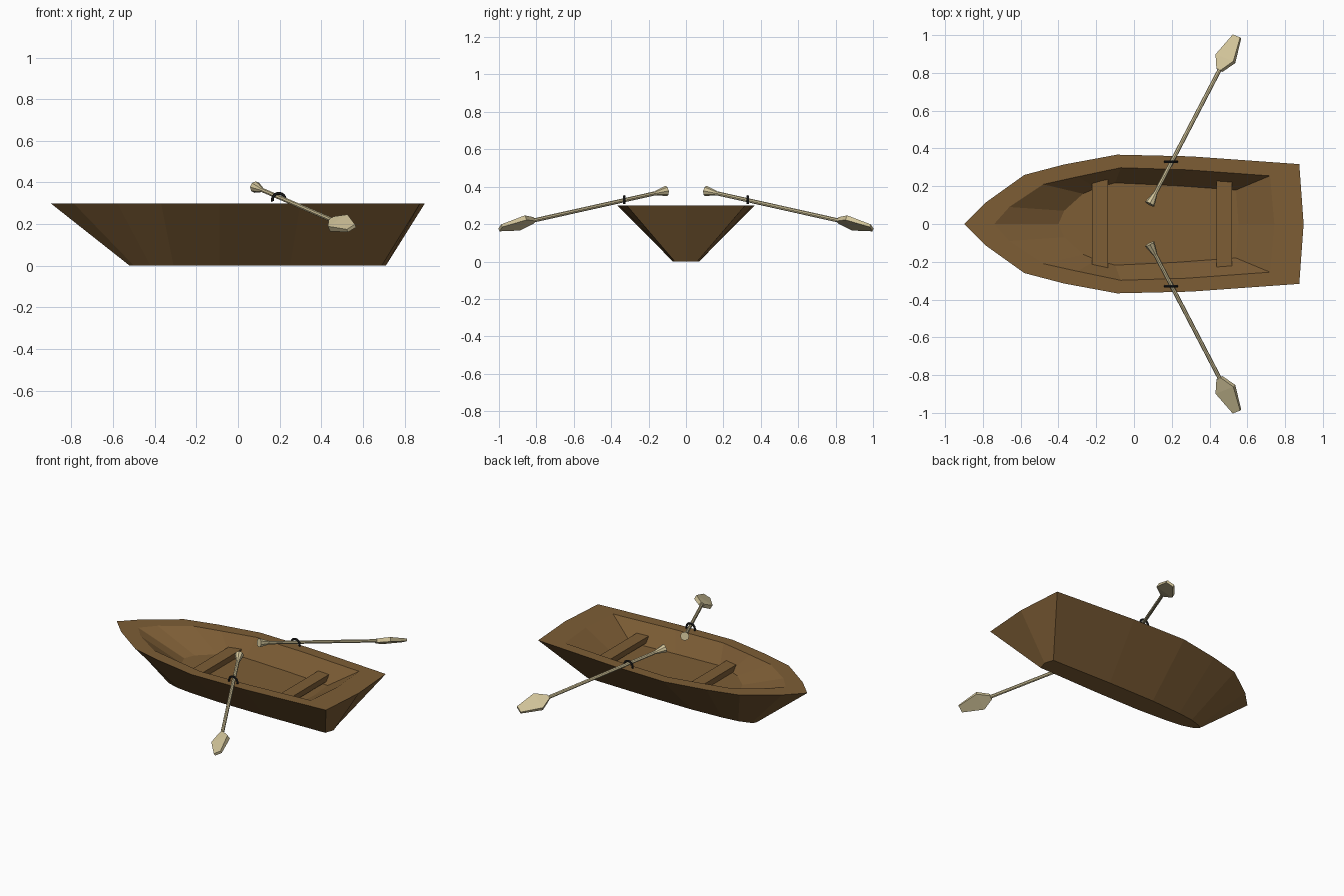
import bpy, bmesh, math
from mathutils import Vector

if "Cube" in bpy.data.objects:
    bpy.data.objects.remove(bpy.data.objects["Cube"])


def material(name, rgb):
    m = bpy.data.materials.new(name)
    m.diffuse_color = (*rgb, 1)
    m.use_nodes = True
    m.node_tree.nodes["Principled BSDF"].inputs["Base Color"].default_value = m.diffuse_color
    return m


WOOD = material("hull_wood", (0.205, 0.11, 0.036))
PALE = material("oar_wood", (0.64, 0.55, 0.32))
IRON = material("iron", (0.015, 0.015, 0.015))


def finish(bm, name, mat):
    bmesh.ops.recalc_face_normals(bm, faces=bm.faces[:])
    me = bpy.data.meshes.new(name)
    bm.to_mesh(me)
    bm.free()
    me.materials.append(mat)
    ob = bpy.data.objects.new(name, me)
    bpy.context.collection.objects.link(ob)
    return ob


def loft(name, mat, rings):
    """Skin a list of equal-length closed point rings and cap both ends."""
    bm = bmesh.new()
    rows = [[bm.verts.new(p) for p in r] for r in rings]
    n = len(rows[0])
    for a, b in zip(rows, rows[1:]):
        for i in range(n):
            j = (i + 1) % n
            bm.faces.new((a[i], a[j], b[j], b[i]))
    bm.faces.new(rows[0][::-1])
    bm.faces.new(rows[-1])
    return finish(bm, name, mat)


def mirrored_ring(half, z):
    """Half outline from bow to stern, mirrored across y = 0."""
    other = [(x, -y) for x, y in half[-2:0:-1]]
    return [(x, y, z) for x, y in half + other]


# Hull: keel plate, outer gunwale, inner gunwale, raised floor
keel = [(-.52, 0), (-.50, .02), (-.42, .045), (-.31, .058), (-.09, .07),
        (.25, .07), (.69, .06), (.71, 0)]
outer = [(-.90, 0), (-.79, .11), (-.58, .26), (-.37, .315), (-.09, .367),
         (.30, .358), (.875, .317), (.898, 0)]
inner = [(-.74, 0), (-.66, .09), (-.48, .21), (-.30, .25), (-.07, .298),
         (.28, .287), (.72, .255), (.743, 0)]
floor = [(-.40, 0), (-.37, .07), (-.27, .16), (-.20, .19), (-.10, .218),
         (.22, .203), (.54, .18), (.553, 0)]
loft("hull", WOOD, [mirrored_ring(keel, 0), mirrored_ring(outer, .30),
                    mirrored_ring(inner, .30), mirrored_ring(floor, .186)])

# Bench seats, ends slanted to follow the hull sides
for name, x, half, top in (("front_seat", -.18, .243, .226), ("rear_seat", .478, .23, .238)):
    loft(name, WOOD, [[(x + .042 * i, w * j, z)
                       for i, j in ((-1, -1), (1, -1), (1, 1), (-1, 1))]
                      for w, z in ((half - .025, top - .037), (half, top))])

# Oars and oarlocks, one per side
for side, s in (("left", 1), ("right", -1)):
    start = Vector((.083, .105, .378))
    axis = (Vector((.463, .835, .215)) - start).normalized()
    flat = axis.cross(Vector((0, 0, 1))).normalized()
    up = flat.cross(axis)
    tilt = math.radians(30)
    wide = flat * math.cos(tilt) + up * math.sin(tilt)
    thick = up * math.cos(tilt) - flat * math.sin(tilt)

    def flip(p):
        return Vector((p.x, p.y * s, p.z))

    # Flared grip and shaft
    rings = []
    for d, r in ((0, .028), (.03, .021), (.07, .011), (.84, .011)):
        rings.append([flip(start + axis * d + r * (flat * math.cos(a) + up * math.sin(a)))
                      for a in (math.tau * k / 8 for k in range(8))])
    loft(side + "_oar_shaft", PALE, rings)

    # Tapered blade: distance along the oar, half width, half thickness
    rings = []
    for d, w, t in ((.815, .014, .012), (.885, .058, .014), (1.02, .024, .008)):
        rings.append([flip(start + axis * d + wide * (w * i) + thick * (t * j))
                      for i, j in ((-1, -1), (1, -1), (1, 1), (-1, 1))])
    loft(side + "_oar_blade", PALE, rings)

    # Horseshoe oarlock over the shaft
    rings = []
    for k in range(11):
        a = math.radians(-15 + 21 * k)
        out = Vector((math.cos(a), 0, math.sin(a)))
        rings.append([Vector((.196, .33 * s, .317)) + out * (.031 + .007 * math.cos(b))
                      + Vector((0, .007 * math.sin(b), 0))
                      for b in (math.tau * m / 6 for m in range(6))])
    loft(side + "_oarlock", IRON, rings)
